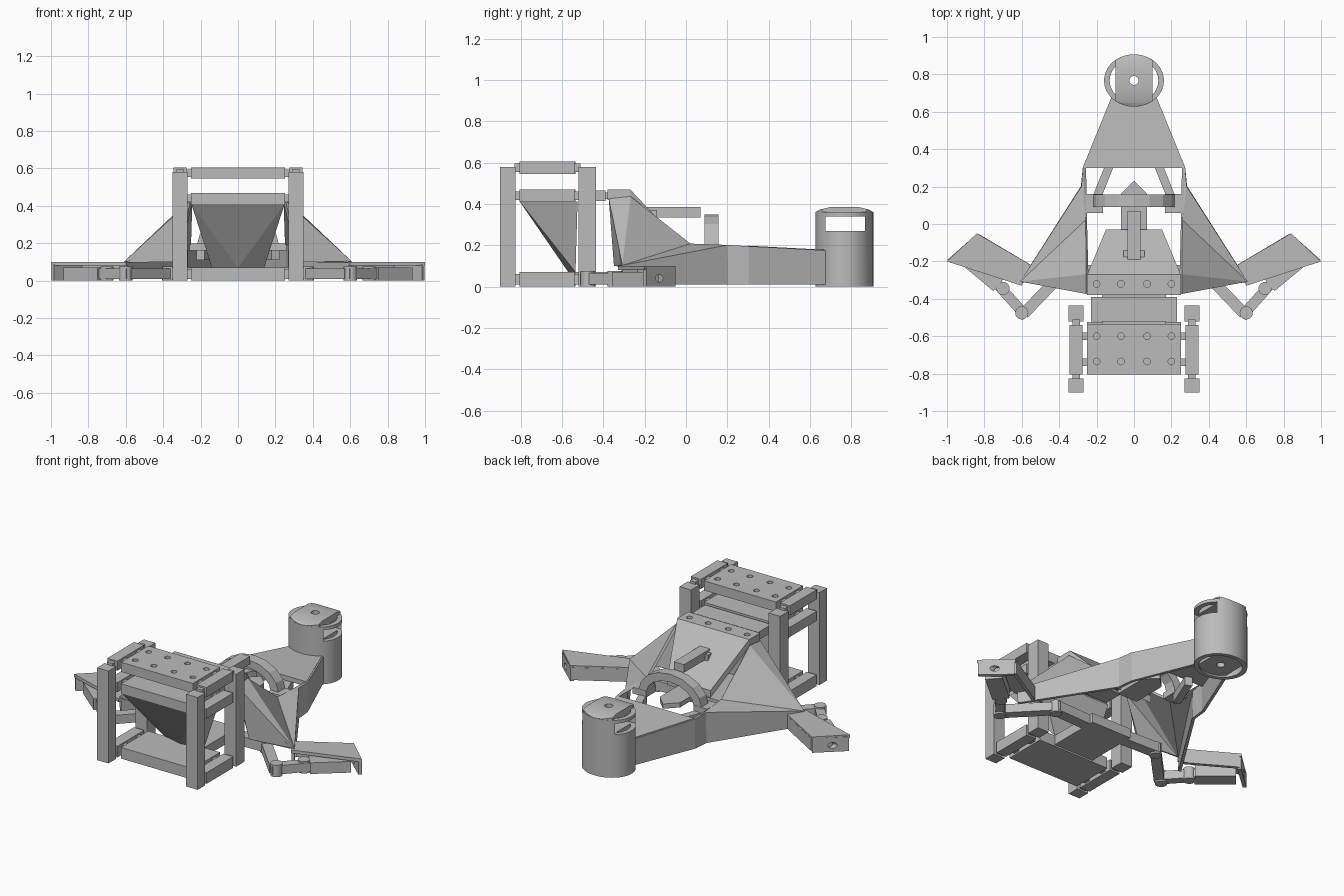
import bpy, bmesh, math
from mathutils import Vector

cube = bpy.data.objects.get("Cube")
if cube:
    bpy.data.objects.remove(cube, do_unlink=True)

grey = bpy.data.materials.new("plain grey")
grey.use_nodes = True
COLOUR = (0.5, 0.5, 0.5, 1)
grey.diffuse_color = COLOUR
grey.node_tree.nodes["Principled BSDF"].inputs["Base Color"].default_value = COLOUR


def finish(name, bm, mirror=False):
    bmesh.ops.recalc_face_normals(bm, faces=bm.faces[:])
    mesh = bpy.data.meshes.new(name)
    bm.to_mesh(mesh)
    bm.free()
    mesh.materials.append(grey)
    ob = bpy.data.objects.new(name, mesh)
    bpy.context.collection.objects.link(ob)
    if mirror:
        ob.modifiers.new("mirror", "MIRROR").use_mirror_merge = False
    return ob


def extrude(name, outline, lo, hi, axis="z", mirror=False):
    """Extrude a flat outline along one axis."""
    place = {"x": lambda a, b, h: (h, a, b),
             "y": lambda a, b, h: (a, h, b),
             "z": lambda a, b, h: (a, b, h)}[axis]
    bm = bmesh.new()
    low = [bm.verts.new(place(a, b, lo)) for a, b in outline]
    high = [bm.verts.new(place(a, b, hi)) for a, b in outline]
    bm.faces.new(low)
    bm.faces.new(high)
    for i in range(len(low)):
        j = (i + 1) % len(low)
        bm.faces.new((low[i], low[j], high[j], high[i]))
    return finish(name, bm, mirror)


def box(name, x, y, z, mirror=False):
    outline = [(x[0], y[0]), (x[1], y[0]), (x[1], y[1]), (x[0], y[1])]
    return extrude(name, outline, z[0], z[1], "z", mirror)


def beam(name, p, q, width, lo, hi):
    p, q = Vector(p), Vector(q)
    side = (q - p).normalized().orthogonal() * width / 2
    return extrude(name, [p + side, q + side, q - side, p - side], lo, hi, "z", True)


def ellipse(cx, cy, rx, ry, n=48):
    return [(cx + rx * math.cos(math.tau * i / n), cy + ry * math.sin(math.tau * i / n))
            for i in range(n)]


def hull(name, points):
    bm = bmesh.new()
    for p in points:
        bm.verts.new(p)
    bmesh.ops.convex_hull(bm, input=bm.verts[:])
    return finish(name, bm)


def activate(ob):
    bpy.ops.object.select_all(action="DESELECT")
    ob.select_set(True)
    bpy.context.view_layer.objects.active = ob


def carve(ob, cutter, operation="DIFFERENCE"):
    cutter.hide_render = True
    mod = ob.modifiers.new("carve", "BOOLEAN")
    mod.operation, mod.object, mod.solver = operation, cutter, "EXACT"
    activate(ob)
    bpy.ops.object.modifier_apply(modifier=mod.name)
    bpy.data.objects.remove(cutter, do_unlink=True)


def holes(ob, rows, top):
    for y in rows:
        for x in (-.2, -.07, .07, .2):
            carve(ob, extrude("hole_cutter", ellipse(x, y, .018, .018, 12), top - .04, top + .05))


# Rear tower: hollow shell, core and domed cap with a side window
TY = .767


def window():
    return box("window_cutter", (-.3, .3), (TY - .092, TY + .1), (.27, .34))


shell = extrude("tower_shell", ellipse(0, TY, .16, .14), 0, .36)
carve(shell, extrude("bore_cutter", ellipse(0, TY, .13, .116), -.1, .5))
core = extrude("tower_core", ellipse(0, TY, .159, .139), .01, .4)
dome = [(TY - .15, 0), (TY + .15, 0), (TY + .15, .355), (TY + .12, .372),
        (TY + .07, .385), (TY - .07, .385), (TY - .12, .372), (TY - .15, .355)]
carve(core, extrude("dome_cutter", dome, -.1, .1, "x"), "INTERSECT")
carve(core, extrude("pin_cutter", ellipse(0, TY, .024, .024, 24), -.1, .5))
for part in (shell, core):
    carve(part, window())
    activate(part)
    bpy.ops.object.shade_smooth_by_angle(angle=math.radians(30))

# Body skin: side walls and faceted wings, one half mirrored
P = {"a": (.11, .68, .175), "b": (.265, .3, .195), "e": (.275, .2, .195),
     "c": (.255, .02, .2), "r": (.25, -.27, .43), "f": (.25, -.37, .42),
     "t": (.6, -.31, .1), "q": (.32, -.34, .1)}
P.update({k + "0": (P[k][0], P[k][1], .01) for k in "abet"})
SKIN = ["a b b0 a0", "b e e0 b0", "e t t0 e0", "c b e", "c e t", "c r t", "r f t", "f q t"]
bm = bmesh.new()
corner = {k: bm.verts.new(v) for k, v in P.items()}
for face in SKIN:
    bm.faces.new([corner[k] for k in face.split()])
skin = finish("body_skin", bm, True)
solid = skin.modifiers.new("thickness", "SOLIDIFY")
solid.thickness, solid.offset = .018, 0

# Rear deck that narrows to the tower
hull("rear_deck", [(s * x, y, z - d) for s in (1, -1) for d in (0, .03)
                   for x, y, z in ((.11, .68, .178), (.265, .3, .198))])

# Middle plate with holes and the sloped centre plate
mid = box("shoulder_plate", (-.25, .25), (-.38, -.27), (.42, .47))
holes(mid, (-.32,), .47)
hull("sloped_plate", [(s * x, y, z - d) for s in (1, -1) for d in (0, .045)
                      for x, y, z in ((.25, -.27, .47), (.15, -.03, .215))])
box("neck_plate", (-.23, .23), (-.52, -.39), (.415, .465))
box("neck_joint", (-.17, .17), (-.54, -.37), (.425, .455))

# Lever, its mount, and the arch
box("lever", (-.035, .035), (-.2, .07), (.335, .385))
box("lever_mount", (-.055, .055), (-.22, -.14), (.3, .37))
arc = [math.pi * i / 8 for i in range(9)]
arch = [(.22 * math.cos(t), .19 + .16 * math.sin(t)) for t in arc]
arch += [(.165 * math.cos(t), .19 + .11 * math.sin(t)) for t in reversed(arc)]
extrude("arch", arch, .09, .158, "y")
box("arch_foot", (.165, .26), (.06, .16), (.16, .2), True)
beam("arch_brace", (.12, .34), (.2, .14), .045, .11, .165)
extrude("centre_tongue", [(-.07, -.06), (.07, -.06), (.07, .16), (0, .23), (-.07, .16)], .16, .19)

# Front frame: posts, rails and pegs
for label, y in (("front", (-.9, -.825)), ("back", (-.52, -.435))):
    box(label + "_post", (.27, .35), y, (0, .58), True)
LEVELS = (("lower", 0, .07), ("middle", .41, .47), ("upper", .545, .605))
for label, lo, hi in LEVELS:
    box(label + "_rail", (.275, .345), (-.805, -.54), (lo, hi), True)
    box(label + "_rail_peg", (.29, .33), (-.83, -.51), (lo + .01, hi - .01), True)
    plate = box(label + "_plate", (-.25, .25), (-.805, -.535), (lo, hi))
    if label == "upper":
        holes(plate, (-.6, -.735), hi)
    for i, y in enumerate((-.74, -.6)):
        box(label + "_plate_peg_%d" % i, (.24, .28), (y - .02, y + .02), (lo + .01, hi - .01), True)

# Funnel hanging under the middle plate
hull("funnel", [(s * x, y, z) for s in (1, -1) for x, y, z in
                ((.25, -.805, .412), (.25, -.525, .412), (.14, -.535, .07), (0, -.57, .07))])
box("keel_plate", (-.14, .14), (-.54, -.2), (.01, .07))
beam("keel_arm", (.1, -.26), (.38, -.25), .07, .01, .07)

# Side arms: top plate, back wall and end flange with a hole
extrude("arm_plate", [(.55, -.22), (.84, -.05), (1, -.2), (.6, -.33)], .08, .1, "z", True)
beam("arm_wall", (.56, -.225), (.835, -.062), .02, .01, .09)
end = beam("arm_flange", (.833, -.06), (.99, -.2), .022, 0, .09)
activate(end)
bpy.ops.object.modifier_apply(modifier="mirror")
carve(end, extrude("bolt_cutter", ellipse(-.13, .04, .018, .018, 16), -1.2, 1.2, "x"))

# Folding links below the arms
beam("inner_link", (.35, -.23), (.59, -.48), .06, .01, .065)
beam("outer_link", (.575, -.495), (.75, -.3), .055, .01, .065)
beam("link_block", (.72, -.32), (.9, -.17), .1, 0, .07)
for label, x, y in (("inner", .37, -.25), ("elbow", .6, -.475), ("outer", .7, -.345)):
    extrude(label + "_joint", ellipse(x, y, .035, .035, 24), 0, .075, "z", True)
